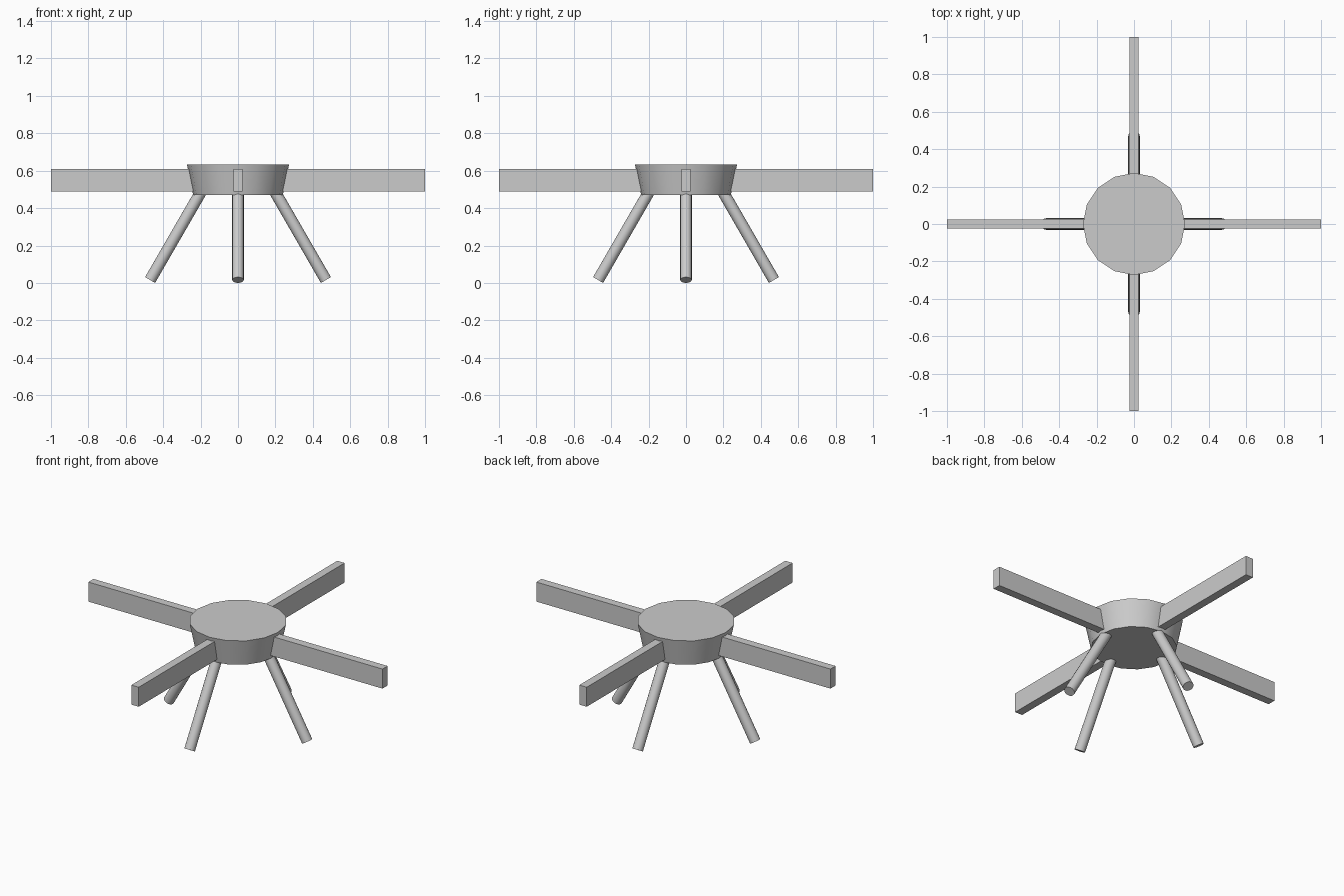
import bpy
from math import cos, sin, pi, radians
from mathutils import Vector

cube = bpy.data.objects.get("Cube")
if cube:
    bpy.data.objects.remove(cube, do_unlink=True)

grey = bpy.data.materials.new("light_grey")
grey.use_nodes = True
grey.diffuse_color = (0.6, 0.6, 0.6, 1)
grey.node_tree.nodes["Principled BSDF"].inputs["Base Color"].default_value = (0.6, 0.6, 0.6, 1)


def finish(name, smooth=False):
    obj = bpy.context.object
    obj.name = name
    obj.data.materials.append(grey)
    if smooth:
        bpy.ops.object.shade_smooth_by_angle(angle=radians(35))
    return obj


# Tapered hub, wider at the top
HUB_BOTTOM, HUB_TOP = 0.47, 0.632
bpy.ops.mesh.primitive_cone_add(vertices=16, radius1=0.24, radius2=0.273,
                                depth=HUB_TOP - HUB_BOTTOM,
                                location=(0, 0, (HUB_BOTTOM + HUB_TOP) / 2))
finish("hub", smooth=True)

# Four flat arms and four splayed legs around the hub
SPLAY = radians(30)
LEG_RADIUS = 0.031
for i, side in enumerate(("left", "back", "right", "front")):
    angle = i * pi / 2
    out = Vector((cos(angle), sin(angle), 0))

    # Arm: upright rectangular bar starting inside the hub
    inner, outer = 0.15, 1.0
    bpy.ops.mesh.primitive_cube_add(size=1, location=out * (inner + outer) / 2 + Vector((0, 0, 0.55)),
                                    rotation=(0, 0, angle))
    bpy.context.object.scale = (outer - inner, 0.05, 0.12)
    bpy.ops.object.transform_apply(location=False, rotation=False, scale=True)
    finish(side + "_arm")

    # Leg: round rod leaning outward, its lower rim on the ground
    foot = out * 0.47 + Vector((0, 0, LEG_RADIUS * sin(SPLAY)))
    direction = Vector((0, 0, cos(SPLAY))) - out * sin(SPLAY)
    length = 0.58
    bpy.ops.mesh.primitive_cylinder_add(vertices=16, radius=LEG_RADIUS, depth=length,
                                        location=foot + direction * length / 2,
                                        rotation=(0, -SPLAY, angle))
    finish(side + "_leg", smooth=True)
